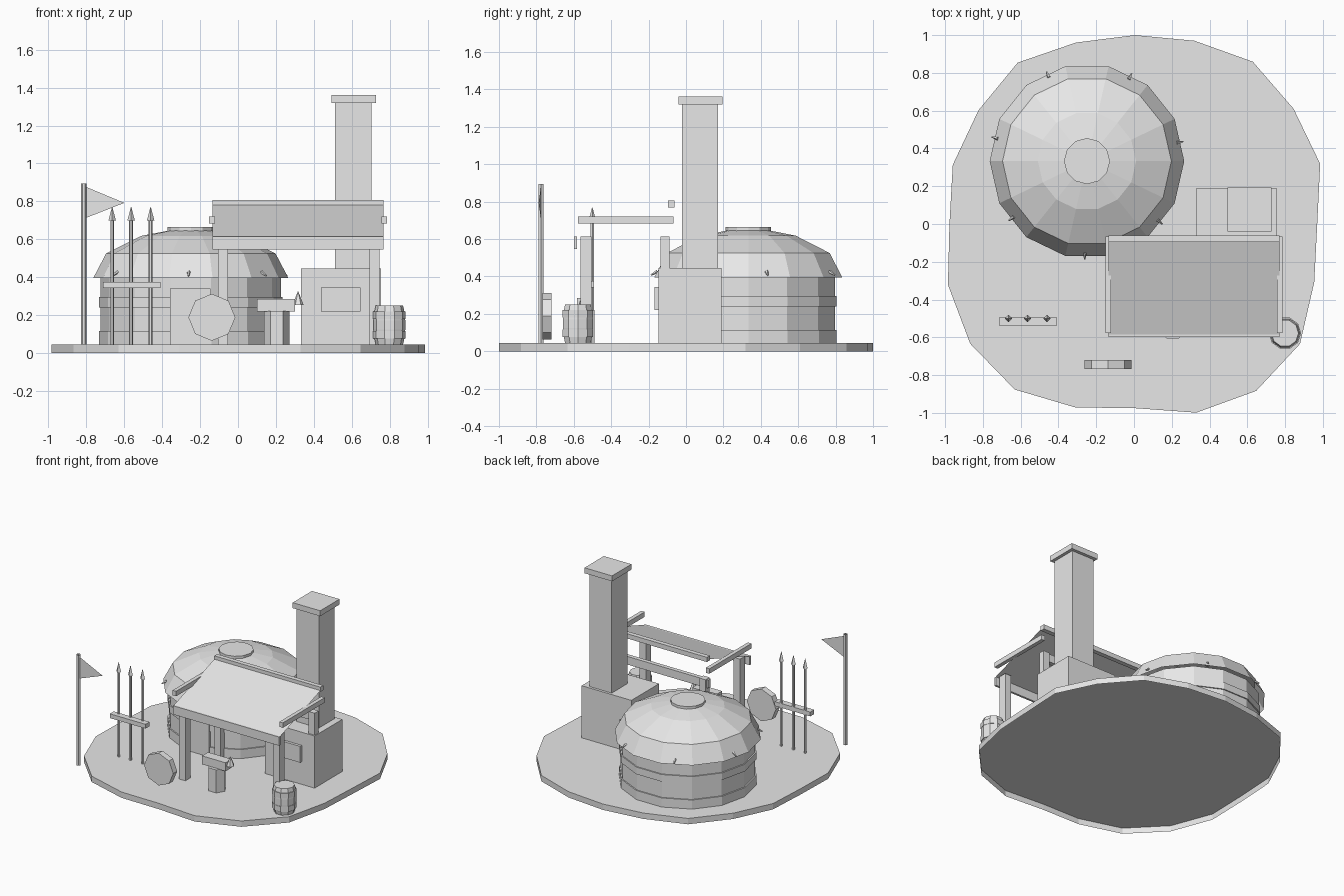
import bpy, math
from mathutils import Vector

if "Cube" in bpy.data.objects:
    bpy.data.objects.remove(bpy.data.objects["Cube"])

# the whole model is one plain light grey
GREY = bpy.data.materials.new("light_grey")
GREY.diffuse_color = (0.8, 0.8, 0.8, 1)
GREY.use_nodes = True
GREY.node_tree.nodes["Principled BSDF"].inputs["Base Color"].default_value = GREY.diffuse_color
SHIFT = .005


def mesh(name, verts, faces):
    me = bpy.data.meshes.new(name)
    me.from_pydata(verts, [], faces)
    me.materials.append(GREY)
    ob = bpy.data.objects.new(name, me)
    bpy.context.collection.objects.link(ob)
    ob.location.x = SHIFT
    return ob


def box(name, x0, x1, y0, y1, z0, z1, bottom=True):
    v = [(x, y, z) for z in (z0, z1) for x, y in ((x0, y0), (x1, y0), (x1, y1), (x0, y1))]
    f = [(4, 5, 6, 7)] + [(i, (i + 1) % 4, (i + 1) % 4 + 4, i + 4) for i in range(4)]
    if bottom:
        f.append((3, 2, 1, 0))
    return mesh(name, v, f)


def lathe(name, cx, cy, profile, n, turn=0.0, bottom=True, top=True):
    """Solid of revolution from (radius, z) pairs, bottom first; ends may stay open."""
    v = []
    for r, z in profile:
        for i in range(n):
            a = turn + math.tau * i / n
            v.append((cx + r * math.cos(a), cy + r * math.sin(a), z))
    f = []
    if bottom:
        f.append(tuple(reversed(range(n))))
    if top:
        f.append(tuple(range(len(v) - n, len(v))))
    for k in range(len(profile) - 1):
        for i in range(n):
            j = (i + 1) % n
            f.append((k * n + i, k * n + j, (k + 1) * n + j, (k + 1) * n + i))
    return mesh(name, v, f)


# uneven ground slab, open underneath
radii = [.965, 1.031, 1.038, 1.062, 1.02, 1.0, 1.01, 1.056, 1.024, 1.014,
         .982, 1.041, 1.078, 1.083, 1.021, .975, 1.05, 1.092, 1.08, .998]
n = len(radii)
ring = [(r * math.cos(math.tau * i / n), r * math.sin(math.tau * i / n)) for i, r in enumerate(radii)]
mesh("ground_slab", [(x, y, z) for z in (0, .045) for x, y in ring],
     [tuple(range(n, 2 * n))] + [(i, (i + 1) % n, (i + 1) % n + n, i + n) for i in range(n)])

# round tent: open shells, bands with small lips
TX, TY = -.254, .333
lathe("tent_wall", TX, TY, [(.476, .045), (.476, .40)], 14, bottom=False, top=False)
for i, (z0, z1) in enumerate(((.045, .115), (.24, .295))):
    lathe(f"tent_band_{i}", TX, TY, [(.476, z0), (.485, z0), (.485, z1), (.476, z1)], 14,
          bottom=False, top=False)
lathe("tent_roof", TX, TY, [(.515, .395), (.447, .525), (.26, .618), (.12, .645)], 14, bottom=False)
lathe("tent_crown", TX, TY, [(.122, .637), (.122, .664)], 12, bottom=False)
box("tent_door", -.364, -.149, -.147, -.11, .045, .34, False)

# small pegs around the eaves, sloping down and out
for i in range(7):
    a = math.radians(11.5) + math.tau * i / 7
    peg = lathe(f"eave_peg_{i}", 0, 0, [(.010, -.02), (.004, .02)], 5)
    d = Vector((math.cos(a), math.sin(a), -.6))
    peg.rotation_euler = d.to_track_quat('Z', 'Y').to_euler()
    peg.location = (TX + SHIFT + .503 * math.cos(a), TY + .503 * math.sin(a), .417)

# forge and chimney
box("forge_base", .327, .75, -.147, .19, .045, .446, False)
box("forge_mouth", .433, .641, -.168, -.147, .22, .345)
box("chimney", .508, .699, -.022, .170, .446, 1.32, False)
box("chimney_cap", .489, .723, -.041, .194, 1.32, 1.362)

# lean-to shelter: posts, beams and a sheet of hide
for x in (-.084, .716):
    for y, h in ((-.535, .03), (-.112, .024)):
        box("shelter_post", x - .027, x + .027, y - h, y + h, .045, .615, False)
box("front_beam", -.14, .764, -.598, -.582, .547, .614)
box("rear_tie_beam", -.125, .74, -.128, -.096, .55, .612)
box("back_beam", -.14, .764, -.096, -.061, .77, .806)
for x in (-.142, .766):
    box("side_rail", x - .015, x + .015, -.578, -.067, .682, .72)
mesh("shelter_roof", [(-.14, -.59, .612), (.764, -.59, .612), (.764, -.077, .786), (-.14, -.077, .786)],
     [(0, 1, 2, 3)])

# anvil on a six-sided stump
lathe("anvil_stump", .2, -.548, [(.067, .045), (.067, .222)], 6, bottom=False)
box("anvil_body", .096, .297, -.582, -.508, .22, .285)
lathe("anvil_horn", .312, -.545, [(.03, .253), (.001, .325)], 6)

# barrel with low hoops
lathe("barrel", .794, -.578, [(.072, .045), (.080, .08), (.084, .125), (.084, .17), (.080, .215), (.072, .25)],
      10, bottom=False)
for z in (.097, .20):
    lathe("barrel_hoop", .794, -.578, [(.080, z - .02), (.086, z - .02), (.086, z + .02), (.080, z + .02)],
          10, bottom=False, top=False)

# shield standing on edge
shield = lathe("shield", 0, 0, [(.124, -.024), (.124, .024)], 8)
shield.rotation_euler = (math.pi / 2, 0, 0)
shield.location = (-.138, -.743, .188)

# spear rack
box("rack_bar", -.718, -.414, -.54, -.492, .342, .375)
for x in (-.669, -.569, -.466):
    lathe("spear_shaft", x, -.501, [(.01, .045), (.01, .70)], 6, bottom=False, top=False)
    lathe("spear_tip", x, -.501, [(.02, .698), (.001, .77)], 4)

# banner: open pole and a single sheet of cloth
lathe("banner_pole", -.819, -.776, [(.015, .045), (.015, .895)], 6, bottom=False, top=False)
mesh("banner_cloth", [(-.809, -.776, .712), (-.605, -.788, .792), (-.809, -.776, .877)], [(0, 1, 2)])
